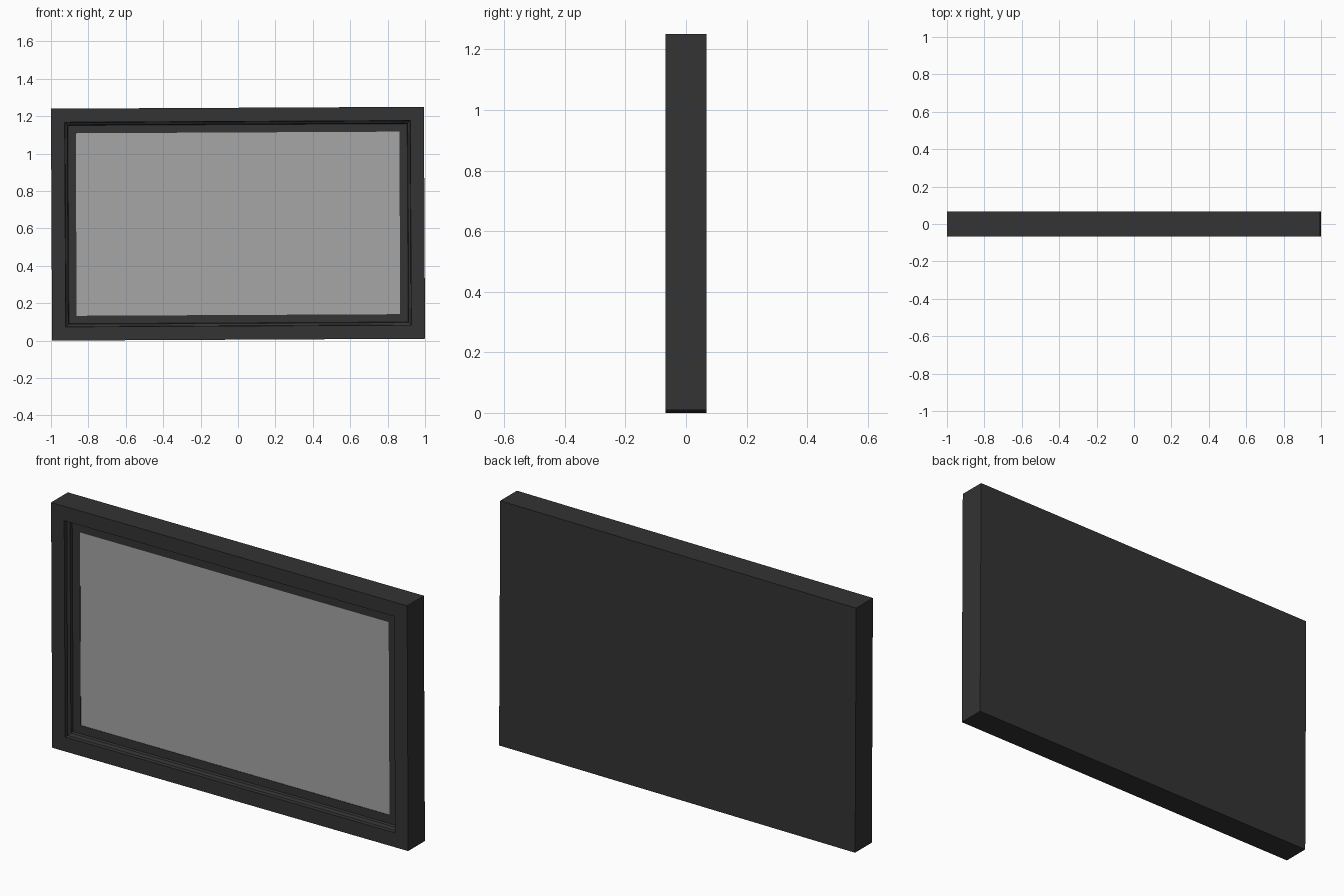
import bpy, bmesh, math
from mathutils import Matrix

if "Cube" in bpy.data.objects:
    bpy.data.objects.remove(bpy.data.objects["Cube"])

W, H, T = 1.994, 1.24, 0.134      # outer width, height, thickness
TILT = math.radians(0.287)        # the whole piece hangs slightly crooked


def material(name, v):
    m = bpy.data.materials.new(name)
    m.diffuse_color = (v, v, v, 1)
    m.use_nodes = True
    m.node_tree.nodes["Principled BSDF"].inputs["Base Color"].default_value = m.diffuse_color
    return m


def ring(bm, inset, y):
    a, b = W / 2 - inset, H / 2 - inset
    return [bm.verts.new((x, y, z)) for x, z in ((-a, -b), (a, -b), (a, b), (-a, b))]


def nested_rings(name, profile, mat):
    """Sweep an (inset, y) profile round the rectangle; cap both ends."""
    bm = bmesh.new()
    rings = [ring(bm, i, y) for i, y in profile]
    for r, s in zip(rings, rings[1:]):
        for k in range(4):
            n = (k + 1) % 4
            bm.faces.new((r[k], r[n], s[n], s[k]))
    bm.faces.new(rings[0])
    bm.faces.new(rings[-1])
    bmesh.ops.recalc_face_normals(bm, faces=bm.faces)
    # tilt, then centre and stand on the ground
    bm.transform(Matrix.Translation((0, 0, 0.625)) @ Matrix.Rotation(-TILT, 4, 'Y'))
    me = bpy.data.meshes.new(name)
    bm.to_mesh(me)
    bm.free()
    me.materials.append(mat)
    ob = bpy.data.objects.new(name, me)
    bpy.context.collection.objects.link(ob)
    return ob


black = material("charcoal", 0.033)
grey = material("panel grey", 0.38)
F = -T / 2

# solid back, outer border, stepped moulding, inner border and shallow recess
nested_rings("frame", [
    (0, T / 2), (0, F),
    (0.073, F), (0.075, F + 0.018),
    (0.087, F + 0.026), (0.090, F + 0.040),
    (0.132, F + 0.040), (0.132, F + 0.046)], black)

# thin grey panel set in the recess
nested_rings("panel", [(0.132, F + 0.047), (0.132, F + 0.042)], grey)
